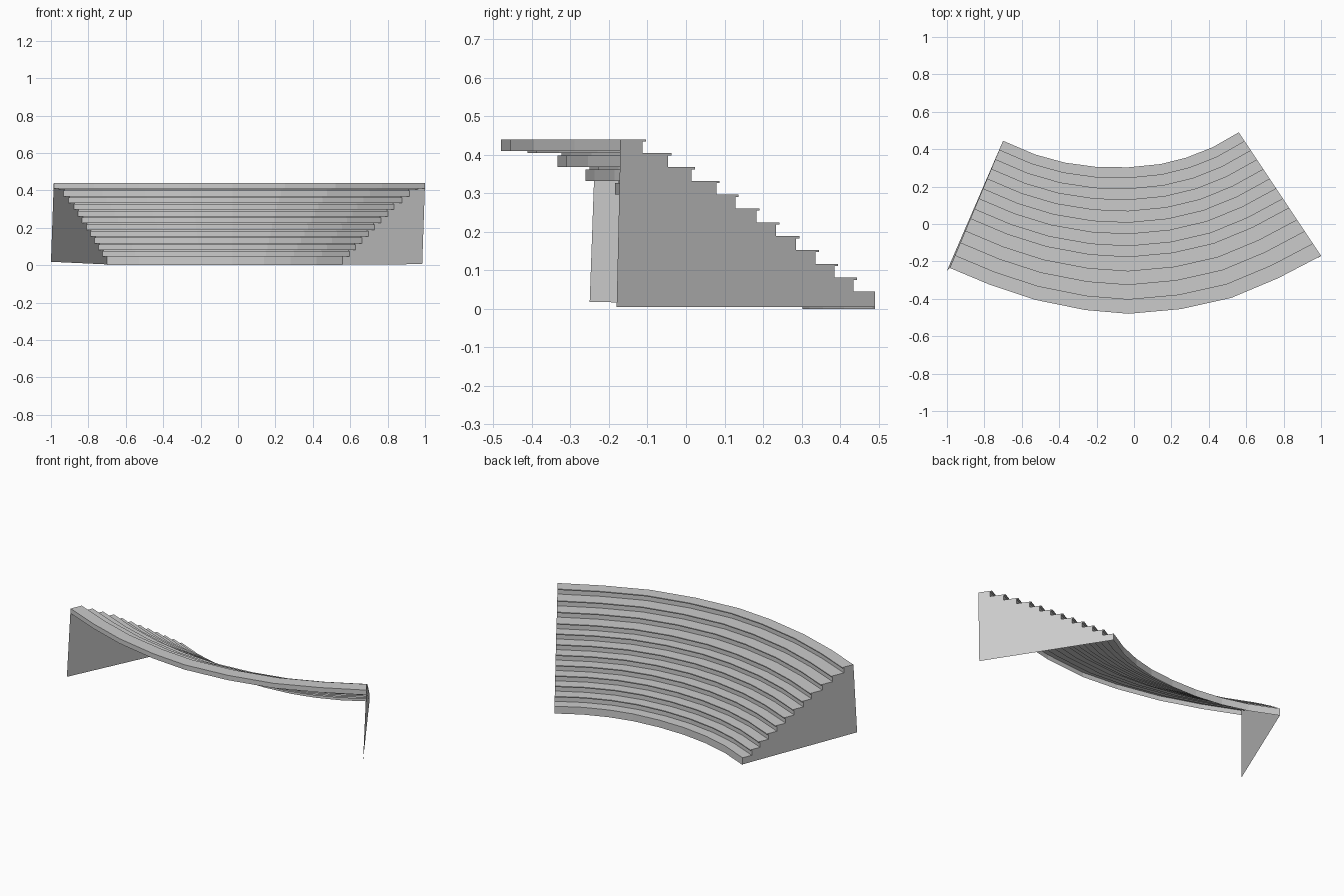
import bpy
from mathutils import Vector

if "Cube" in bpy.data.objects:
    bpy.data.objects.remove(bpy.data.objects["Cube"], do_unlink=True)

GREY = 0.6
mat = bpy.data.materials.new("concrete grey")
mat.use_nodes = True
mat.diffuse_color = (GREY, GREY, GREY, 1)
mat.node_tree.nodes["Principled BSDF"].inputs["Base Color"].default_value = (GREY, GREY, GREY, 1)

# Plan of the curved stand: inner (low) and outer (high) edges
inner = [(-0.70, 0.445), (-0.53, 0.372), (-0.37, 0.328), (-0.20, 0.305), (-0.03, 0.303),
         (0.14, 0.32), (0.28, 0.355), (0.42, 0.41), (0.56, 0.49)]
outer = [(-0.985, -0.235), (-0.77, -0.325), (-0.53, -0.405), (-0.26, -0.46), (-0.03, -0.48),
         (0.25, -0.455), (0.52, -0.395), (0.77, -0.29), (1.0, -0.17)]

# Step noses as fractions of the depth from the inner to the outer edge
noses = [0, 0.07, 0.145, 0.22, 0.297, 0.375, 0.453, 0.535, 0.61, 0.707, 0.80, 0.90]
BASE, RISE, LIP, SETBACK = 0.045, 0.0359, 0.006, 0.013
FASCIA = 0.41


def step_profile():
    """Riser, overhanging nose and tread for each row, as (depth, height)."""
    pts = [(0, 0.004)]
    for i, f in enumerate(noses):
        z = BASE + RISE * i
        if i:
            pts += [(f + SETBACK, z - RISE), (f + SETBACK, z - LIP), (f, z - LIP)]
        pts.append((f, z))
    pts.append((1, BASE + RISE * (len(noses) - 1)))
    return pts


def place(i, point):
    """Put a profile point on radial line i of the plan."""
    xy = Vector(inner[i]).lerp(Vector(outer[i]), point[0])
    return (xy.x, xy.y, point[1])


def make_object(name, verts, faces):
    mesh = bpy.data.meshes.new(name)
    mesh.from_pydata(verts, [], faces)
    mesh.materials.append(mat)
    mesh.update()
    obj = bpy.data.objects.new(name, mesh)
    bpy.context.collection.objects.link(obj)
    return obj


def sweep(name, profile):
    """Sweep an open profile along the curved plan."""
    n = len(profile)
    verts = [place(i, p) for i in range(len(inner)) for p in profile]
    faces = [(a, a + n, a + n + 1, a + 1)
             for i in range(len(inner) - 1) for a in range(i * n, i * n + n - 1)]
    return make_object(name, verts, faces)


profile = step_profile()

# Seating rows and the shallow band along the high edge
sweep("seating_rows", profile)
sweep("front_fascia", [profile[-1], (1, FASCIA)])

# Thin end walls with a stepped top edge and slightly leaning outer edge
for name, i, foot in (("right_end_wall", 0, (-1.0, -0.25, 0.018)),
                      ("left_end_wall", len(inner) - 1, (0.985, -0.18, 0.005))):
    verts = [place(i, p) for p in profile] + [foot]
    order = list(range(len(verts)))
    make_object(name, verts, [order if i == 0 else order[::-1]])

# Low kerb closing the foot of the first row down to the ground
sweep("bottom_kerb", [(0, 0), (0, 0.004)])
